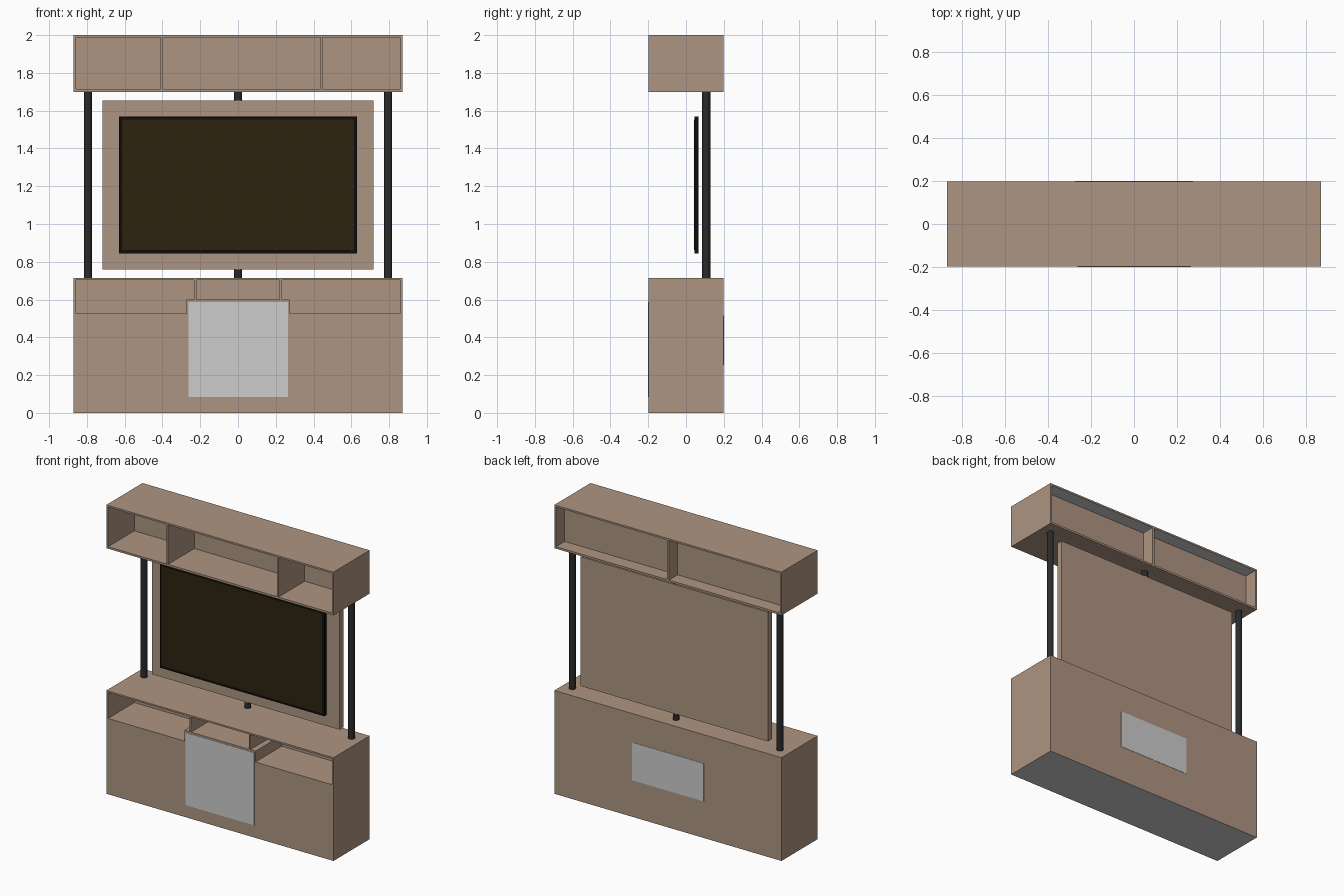
import bpy, bmesh, math

if "Cube" in bpy.data.objects:
    bpy.data.objects.remove(bpy.data.objects["Cube"])

D = 0.198    # half depth of the cabinets
W = 0.87     # half width of the cabinets


def material(name, rgb):
    m = bpy.data.materials.new(name)
    lin = [((c / 255 + 0.055) / 1.055) ** 2.4 if c > 10 else c / 255 / 12.92 for c in rgb]
    m.diffuse_color = (*lin, 1)
    m.use_nodes = True
    m.node_tree.nodes["Principled BSDF"].inputs["Base Color"].default_value = m.diffuse_color
    return m


WOOD = material("light_wood", (174, 149, 130))
GREY = material("light_grey", (205, 205, 205))
METAL = material("dark_metal", (42, 42, 42))
BLACK = material("black_frame", (12, 12, 12))
SCREEN = material("dark_screen", (46, 34, 15))


def prism(name, profile, y0, y1, mat):
    """Extrude an (x, z) profile from y0 to y1."""
    bm = bmesh.new()
    face = bm.faces.new([bm.verts.new((x, y0, z)) for x, z in profile])
    ext = bmesh.ops.extrude_face_region(bm, geom=[face])["geom"]
    bmesh.ops.translate(bm, vec=(0, y1 - y0, 0),
                        verts=[v for v in ext if isinstance(v, bmesh.types.BMVert)])
    bmesh.ops.recalc_face_normals(bm, faces=bm.faces)
    me = bpy.data.meshes.new(name)
    bm.to_mesh(me)
    bm.free()
    ob = bpy.data.objects.new(name, me)
    bpy.context.collection.objects.link(ob)
    me.materials.append(mat)
    return ob


def rect(x0, x1, z0, z1):
    return [(x0, z0), (x1, z0), (x1, z1), (x0, z1)]


def cabinet(name, z0, z1, cuts, grey_above):
    """Solid block with niches cut out; high down-facing faces are grey."""
    ob = prism(name, rect(-W, W, z0, z1), -D, D, WOOD)
    ob.data.materials.append(GREY)
    bpy.context.view_layer.objects.active = ob
    for profile, y0, y1 in cuts:
        cutter = prism("niche_cutter", profile, y0, y1, WOOD)
        cutter.hide_render = True
        mod = ob.modifiers.new("niche", 'BOOLEAN')
        mod.operation, mod.solver, mod.object = 'DIFFERENCE', 'EXACT', cutter
        bpy.ops.object.modifier_apply(modifier=mod.name)
        bpy.data.objects.remove(cutter)
    for p in ob.data.polygons:
        p.material_index = int(p.normal.z < -0.9 and p.center.z > grey_above)


FRONT = (-D - 0.1, 0.09)     # niche depth from the front
BACK = (0.103, D + 0.1)      # niche depth from the back
IN = W - 0.013

# Upper cabinet: three niches in front, two behind
cuts = [(rect(a, b, 1.714, 1.988), *FRONT)
        for a, b in ((-IN, -0.41), (-0.398, 0.436), (0.448, IN))]
cuts += [(rect(a, b, 1.714, 1.988), *BACK) for a, b in ((-IN, -0.008), (0.008, IN))]
cabinet("upper_cabinet", 1.70, 2.0, cuts, 1.8)

# Lower cabinet: a stepped niche on each side and a shallow one in the middle
step = [(-IN, 0.525), (-0.272, 0.525), (-0.272, 0.60), (-0.232, 0.60), (-0.232, 0.704), (-IN, 0.704)]
cuts = [(step, *FRONT), ([(-x, z) for x, z in step], *FRONT),
        (rect(-0.221, 0.221, 0.60, 0.704), *FRONT)]
cabinet("lower_cabinet", 0.0, 0.715, cuts, -1)

# Grey plates on the front and back of the lower cabinet
prism("front_plate", rect(-0.262, 0.264, 0.085, 0.587), -D - 0.002, -D + 0.002, GREY)
prism("back_plate", rect(-0.275, 0.275, 0.254, 0.516), D - 0.002, D + 0.002, GREY)

# Mounting panel
prism("mounting_panel", rect(-0.718, 0.718, 0.76, 1.655), 0.085, 0.128, WOOD)

# Television: black body with a thin screen plate
prism("television_body", rect(-0.63, 0.63, 0.845, 1.57), 0.044, 0.066, BLACK)
prism("television_screen", rect(-0.614, 0.614, 0.862, 1.554), 0.042, 0.045, SCREEN)


# Metal poles: full height at the sides, short stubs in the middle
def pole(name, x, z0, z1):
    bpy.ops.mesh.primitive_cylinder_add(vertices=24, radius=0.0215, depth=z1 - z0,
                                        location=(x, 0.107, (z0 + z1) / 2))
    ob = bpy.context.object
    ob.name = name
    ob.data.materials.append(METAL)
    bpy.ops.object.shade_smooth_by_angle(angle=math.radians(40))


pole("left_pole", -0.795, 0.715, 1.70)
pole("right_pole", 0.795, 0.715, 1.70)
pole("lower_stub", 0, 0.715, 0.76)
pole("upper_stub", 0, 1.655, 1.70)
